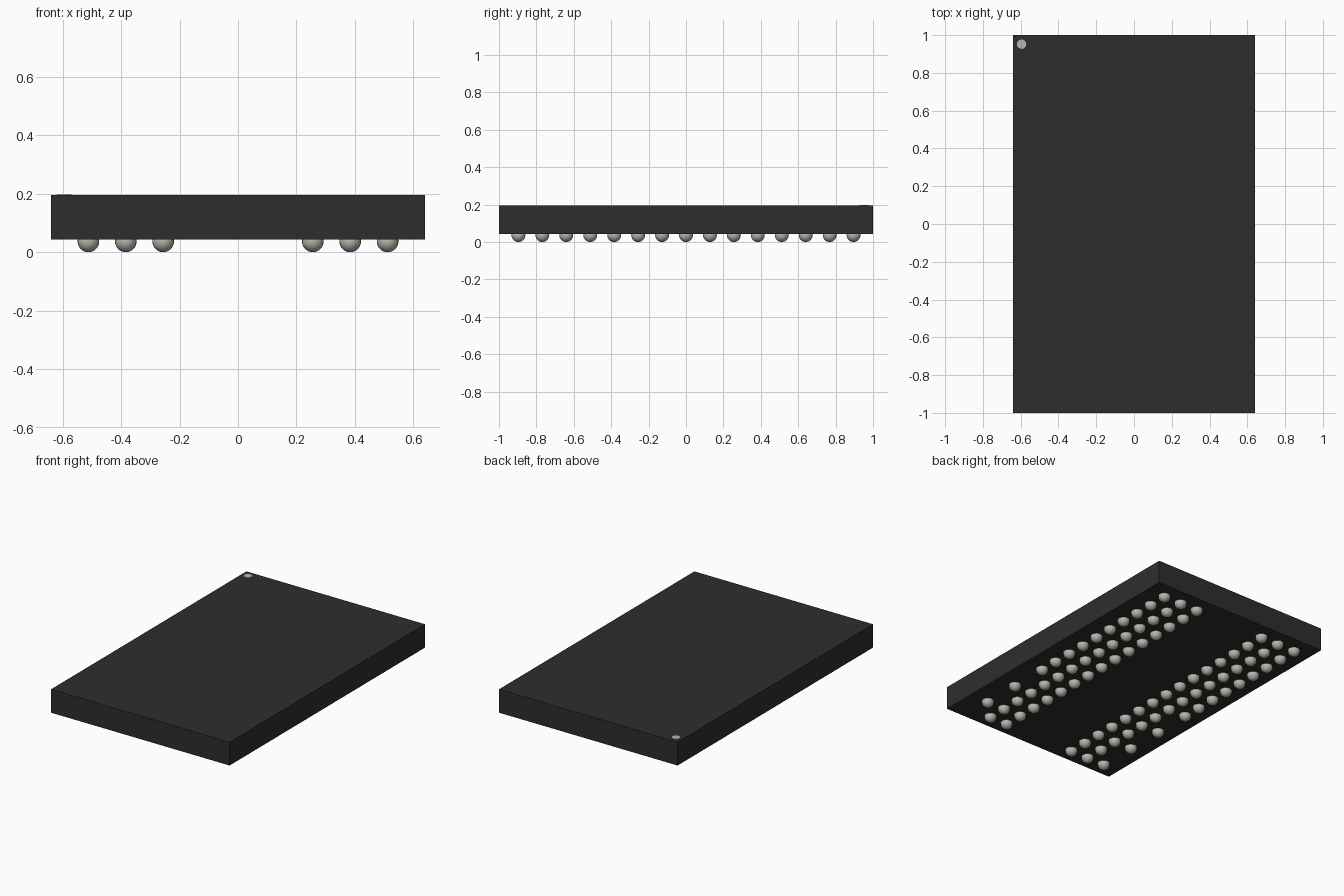
import bpy, bmesh, math
from mathutils import Matrix

cube = bpy.data.objects.get("Cube")
if cube:
    bpy.data.objects.remove(cube, do_unlink=True)

WIDTH, LENGTH = 1.28, 2.0
BOTTOM, TOP = 0.044, 0.195
PITCH, RADIUS = 0.128, 0.037


def material(name, rgb):
    mat = bpy.data.materials.new(name)
    mat.use_nodes = True
    mat.diffuse_color = (*rgb, 1)
    mat.node_tree.nodes["Principled BSDF"].inputs["Base Color"].default_value = (*rgb, 1)
    return mat


def mesh_object(name, bm, mat):
    mesh = bpy.data.meshes.new(name)
    bm.to_mesh(mesh)
    bm.free()
    mesh.materials.append(mat)
    obj = bpy.data.objects.new(name, mesh)
    bpy.context.collection.objects.link(obj)
    return obj


black = material("black plastic", (0.027, 0.027, 0.027))
solder = material("solder grey", (0.47, 0.47, 0.41))
mark = material("marker grey", (0.46, 0.48, 0.41))

# Package body: a plain sharp-edged slab
bm = bmesh.new()
bmesh.ops.create_cube(bm, size=1, matrix=Matrix.Translation((0, 0, (BOTTOM + TOP) / 2))
                      @ Matrix.Diagonal((WIDTH, LENGTH, TOP - BOTTOM, 1)))
mesh_object("package_body", bm, black)

# Corner marker: thin disc on the top face
bm = bmesh.new()
bmesh.ops.create_cone(bm, cap_ends=True, segments=16, radius1=0.025, radius2=0.025,
                      depth=0.004, matrix=Matrix.Translation((-0.595, 0.952, TOP)))
mesh_object("corner_marker", bm, mark)

# Solder balls: two banks of three columns, with alternating gaps in the
# outer columns towards the front
gaps = {(4, 0), (4, 2), (4, 4), (-4, 1), (-4, 3), (-4, 5)}
bm = bmesh.new()
for col in (-4, -3, -2, 2, 3, 4):
    for row in range(15):
        if (col, row) in gaps:
            continue
        bmesh.ops.create_uvsphere(bm, u_segments=20, v_segments=12, radius=RADIUS,
                                  matrix=Matrix.Translation((col * PITCH, (row - 7) * PITCH, RADIUS)))
for face in bm.faces:
    face.smooth = True
mesh_object("solder_balls", bm, solder)
